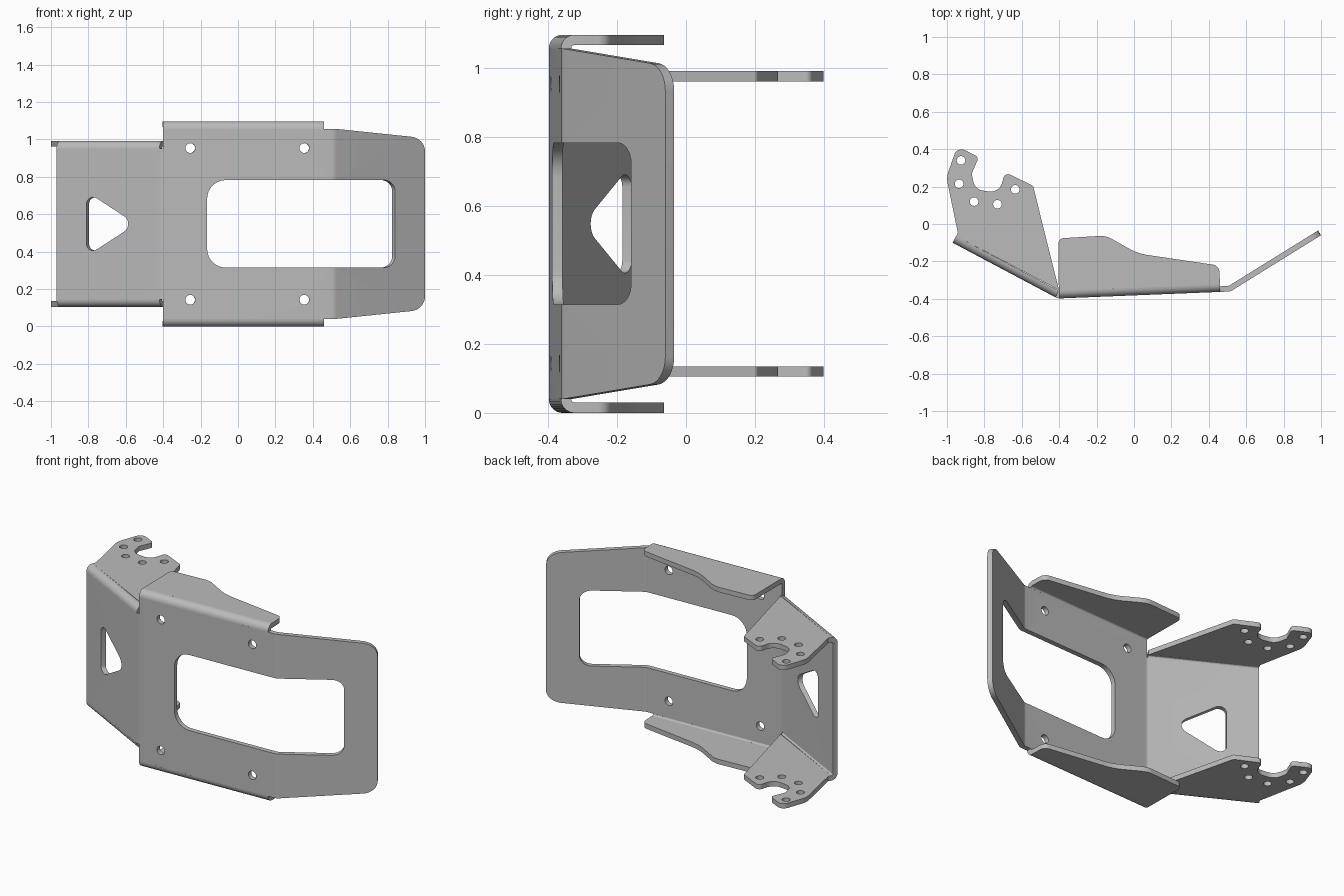
import bpy, bmesh, math
from mathutils import Vector

cube = bpy.data.objects.get("Cube")
if cube:
    bpy.data.objects.remove(cube, do_unlink=True)

steel = bpy.data.materials.new("grey_steel")
steel.use_nodes = True
steel.diffuse_color = (0.5, 0.5, 0.5, 1)
steel.node_tree.nodes["Principled BSDF"].inputs["Base Color"].default_value = (0.5, 0.5, 0.5, 1)

T = 0.03          # sheet thickness
R = 0.04          # outer bend radius of the flanges
MID = 0.5485      # mirror height
TOP = 2 * MID


def fillet(corners, steps=8):
    """Round each corner given as (a, b, radius)."""
    out = []
    for i, c in enumerate(corners):
        p = Vector(c[:2])
        r = c[2] if len(c) > 2 else 0
        if not r:
            out.append(p)
            continue
        e0 = Vector(corners[i - 1][:2]) - p
        e1 = Vector(corners[(i + 1) % len(corners)][:2]) - p
        half = e0.angle(e1) / 2
        cut = min(r / math.tan(half), 0.49 * e0.length, 0.49 * e1.length)
        r = cut * math.tan(half)
        e0.normalize()
        e1.normalize()
        centre = p + (e0 + e1).normalized() * (r / math.sin(half))
        s, e = p + e0 * cut - centre, p + e1 * cut - centre
        sweep = math.pi - 2 * half
        for k in range(steps + 1):
            f = k / steps
            w = (s * math.sin((1 - f) * sweep) + e * math.sin(f * sweep)) / math.sin(sweep)
            out.append(centre + w)
    return out


def circle(a, b, r, n=24):
    return [Vector((a + r * math.cos(2 * math.pi * k / n), b + r * math.sin(2 * math.pi * k / n)))
            for k in range(n)]


def prism(name, points, vec):
    """Extrude a planar 3D outline along a vector."""
    bm = bmesh.new()
    face = bm.faces.new([bm.verts.new(p) for p in points])
    ext = bmesh.ops.extrude_face_region(bm, geom=[face], use_keep_orig=True)
    moved = [v for v in ext["geom"] if isinstance(v, bmesh.types.BMVert)]
    bmesh.ops.translate(bm, verts=moved, vec=vec)
    bmesh.ops.recalc_face_normals(bm, faces=bm.faces)
    mesh = bpy.data.meshes.new(name)
    bm.to_mesh(mesh)
    bm.free()
    mesh.materials.append(steel)
    ob = bpy.data.objects.new(name, mesh)
    bpy.context.collection.objects.link(ob)
    return ob


def plan(name, pts, z, height):
    return prism(name, [Vector((p.x, p.y, z)) for p in pts], Vector((0, 0, height)))


def activate(ob):
    bpy.ops.object.select_all(action='DESELECT')
    ob.select_set(True)
    bpy.context.view_layer.objects.active = ob


def cut(ob, cutter, operation='DIFFERENCE'):
    mod = ob.modifiers.new("cut", 'BOOLEAN')
    mod.operation, mod.object, mod.solver = operation, cutter, 'EXACT'
    activate(ob)
    bpy.ops.object.modifier_apply(modifier=mod.name)
    bpy.data.objects.remove(cutter, do_unlink=True)


def normal(a, b):
    d = (b - a).normalized()
    return Vector((-d.y, d.x))


# Plan path of the outer sheet surface: rear wing, main panel, front wing
PATH = [Vector((-0.97, -0.10)), Vector((-0.408, -0.398)), Vector((0.515, -0.361)), Vector((1.0, -0.06))]
NORM = [normal(PATH[i], PATH[i + 1]) for i in range(3)]


def wall_cutter(pts, seg, depth):
    """Prism square to one wall panel; pts are (x, z) on its outer surface."""
    a, b = PATH[seg], PATH[seg + 1]
    n = Vector((NORM[seg].x, NORM[seg].y, 0))
    slope = (b.y - a.y) / (b.x - a.x)
    base = [Vector((p.x, a.y + slope * (p.x - a.x), p.y)) - n * depth for p in pts]
    return prism("cutter", base, n * 2 * depth)


# Bent wall
inner = [PATH[0] + NORM[0] * T]
for i in (1, 2):
    m = NORM[i - 1] + NORM[i]
    inner.append(PATH[i] + m * T / (1 + NORM[i - 1].dot(NORM[i])))
inner.append(PATH[3] + NORM[2] * T)
radii = [0, 0.05, 0.06, 0]
strip = [(*p, r) for p, r in zip(PATH, radii)]
strip += [(*p, r * 0.5) for p, r in reversed(list(zip(inner, radii)))]
wall = plan("bent_wall", fillet(strip, 5), -0.1, 1.3)

lo, step = R, 0.105 + R
outline = [(-1.1, step), (-0.4, step), (-0.4, lo), (1.2, lo)]
outline += [(x, TOP - z) for x, z in reversed(outline)]
cut(wall, prism("cutter", [Vector((x, -1, z)) for x, z in outline], Vector((0, 2, 0))), 'INTERSECT')
taper = [(-1.5, -0.17), (1.0, 0.09, 0.08), (1.0, TOP - 0.09, 0.08), (-1.5, TOP + 0.17)]
cut(wall, wall_cutter(fillet(taper), 2, 3), 'INTERSECT')

# Window across the bend, triangular opening and bolt holes
z0, z1 = 0.315, 0.783
cut(wall, wall_cutter(fillet([(-0.165, z0, 0.1), (0.53, z0), (0.53, z1), (-0.165, z1, 0.1)]), 1, 0.1))
cut(wall, wall_cutter(fillet([(0.5, z0), (0.84, z0, 0.06), (0.84, z1, 0.06), (0.5, z1)]), 2, 0.1))
tri = [(-0.81, MID + 0.172, 0.035), (-0.81, MID - 0.172, 0.035), (-0.545, MID, 0.05)]
cut(wall, wall_cutter(fillet(tri), 0, 0.1))
for x in (-0.255, 0.355):
    for z in (0.143, TOP - 0.143):
        cut(wall, wall_cutter(circle(x, z, 0.026), 1, 0.1))

# Flange outlines in plan
main_flange = fillet([(-0.402, -0.358), (-0.405, -0.077, 0.03), (-0.15, -0.062, 0.12),
                      (0.02, -0.158, 0.3), (0.455, -0.222, 0.04), (0.46, -0.323)])
hook_flange = fillet([(-0.951, -0.065), (-0.942, -0.047), (-1.003, 0.25, 0.12), (-0.945, 0.415, 0.04),
                      (-0.83, 0.357, 0.02), (-0.868, 0.268, 0.04), (-0.85, 0.185, 0.07),
                      (-0.72, 0.165, 0.07), (-0.69, 0.277, 0.025), (-0.54, 0.205, 0.015),
                      (-0.401, -0.353)])
hook_holes = [(-0.925, 0.34), (-0.935, 0.215), (-0.855, 0.12), (-0.73, 0.105), (-0.635, 0.185)]


def bend(name, a, b, z, up):
    """Quarter-round bend joining a wall panel to its flange."""
    n = normal(a, b)
    angles = [math.pi / 2 * k / 8 for k in range(9)]
    prof = [(R - R * math.cos(t), R - R * math.sin(t)) for t in angles]
    prof += [(R - (R - T) * math.cos(t), R - (R - T) * math.sin(t)) for t in reversed(angles)]
    pts = [Vector((a.x + n.x * d, a.y + n.y * d, z + up * h)) for d, h in prof]
    return prism(name, pts, Vector((b.x - a.x, b.y - a.y, 0)))


# Upper and lower flanges
for label, up in (("lower", 1), ("upper", -1)):
    edge = 0 if up > 0 else TOP
    plan(label + "_main_flange", main_flange, edge, up * T)
    bend(label + "_main_bend", Vector((-0.4, -0.398)), Vector((0.46, -0.363)), edge, up)
    edge += up * 0.105
    hook = plan(label + "_hook_flange", hook_flange, edge, up * T)
    for x, y in hook_holes:
        cut(hook, plan("cutter", circle(x, y, 0.023), edge - 0.1, 0.2))
    bend(label + "_hook_bend", PATH[0], Vector((-0.42, -0.392)), edge, up)

for ob in bpy.context.collection.objects:
    if ob.type == 'MESH' and steel.name in ob.data.materials:
        activate(ob)
        bpy.ops.object.shade_smooth_by_angle(angle=math.radians(30))
